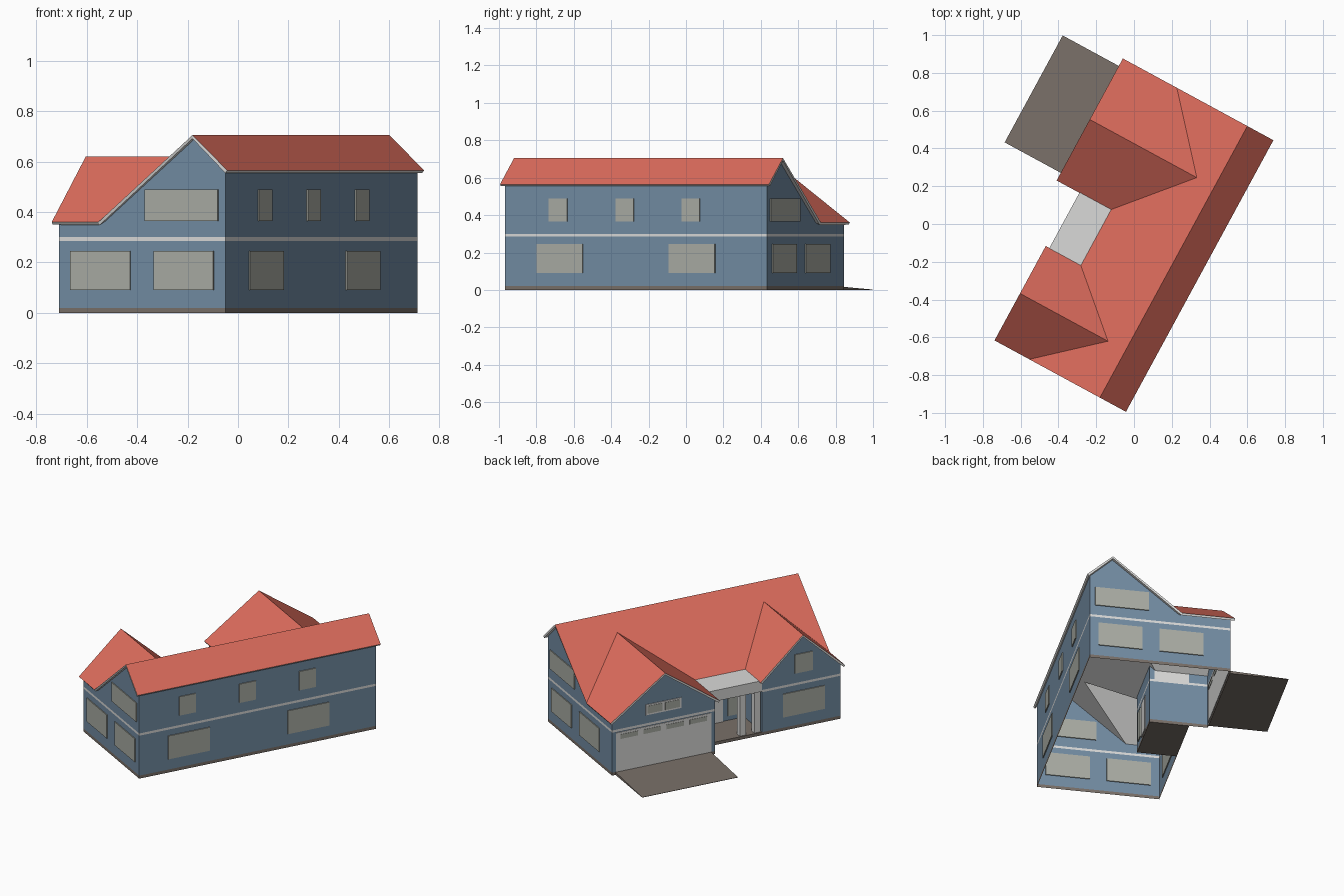
import bpy, bmesh, math
from mathutils import Matrix

if "Cube" in bpy.data.objects:
    bpy.data.objects.remove(bpy.data.objects["Cube"])

# The house is laid out in local axes (a = long side, b = towards entrance), then turned
TURN = Matrix.Rotation(math.radians(61.5), 4, 'Z')

def mat(name, rgb):
    m = bpy.data.materials.new(name)
    m.diffuse_color = (*rgb, 1)
    m.use_nodes = True
    m.node_tree.nodes["Principled BSDF"].inputs["Base Color"].default_value = m.diffuse_color
    return m

RED = mat("roof_red", (0.72, 0.15, 0.108))
BLUE = mat("wall_blue", (0.17, 0.262, 0.365))
WHITE = mat("trim_white", (0.70, 0.70, 0.69))
GLASS = mat("window_grey", (0.40, 0.415, 0.37))
STONE = mat("paving_brown", (0.19, 0.16, 0.138))

def build(name, verts, faces, mats):
    me = bpy.data.meshes.new(name)
    me.from_pydata(verts, [], faces)
    for m in mats:
        me.materials.append(m)
    me.transform(TURN)
    ob = bpy.data.objects.new(name, me)
    bpy.context.collection.objects.link(ob)
    return ob

def box(name, a0, a1, b0, b1, z0, z1, m, z1_far=None):
    zf = z1 if z1_far is None else z1_far      # top height at the b1 side
    v = [(a0, b0, z0), (a1, b0, z0), (a1, b1, z0), (a0, b1, z0),
         (a0, b0, z1), (a1, b0, z1), (a1, b1, zf), (a0, b1, zf)]
    f = [(3, 2, 1, 0), (4, 5, 6, 7), (0, 1, 5, 4), (1, 2, 6, 5), (2, 3, 7, 6), (3, 0, 4, 7)]
    return build(name, v, f, [m])

# Plan limits: walls A0..A1, back wall B0, two wing fronts, entrance recess
A0, A1, B0 = -0.873, 0.720, -0.418
WING_B, GAR_B, REC_B = 0.333, 0.447, 0.09
WING_A, GAR_A = -0.346, 0.029
# Roof limits
E0, E1, RIDGE_B, TOP = -0.894, 0.742, -0.28, 0.705
EAVE, EAVE_B, PEAK, VAL_B = 0.36, 0.145, 0.62, -0.175
WINGS = ((E0, -0.611, -0.325, 0.355), (0.007, 0.3745, E1, 0.47))

def roof_z(a, b):
    if b < RIDGE_B:
        return TOP - 0.892 * (RIDGE_B - b)
    z = TOP - 0.812 * (b - RIDGE_B)
    for l, r, h, _ in WINGS:
        if l <= a <= h and b > VAL_B:
            z = max(z, PEAK - (PEAK - EAVE) * abs(a - r) / (r - l))
    return z

# Walls: one open shell with plinth and stripe bands coloured by height
plan = [(A0, B0), (A1, B0), (A1, RIDGE_B), (A1, 0.125), (A1, GAR_B), (0.3745, GAR_B),
        (GAR_A, GAR_B), (GAR_A, 0.13), (GAR_A, REC_B), (WING_A, REC_B), (WING_A, 0.13),
        (WING_A, WING_B), (-0.611, WING_B), (A0, WING_B), (A0, 0.125), (A0, RIDGE_B)]
verts, faces = [], []
for a, b in plan:
    verts += [(a, b, z) for z in (0, 0.02, 0.285, 0.30, roof_z(a, b) - 0.012)]
n = len(plan)
for i in range(n):
    j = (i + 1) % n
    faces += [(i * 5 + k, j * 5 + k, j * 5 + k + 1, i * 5 + k + 1) for k in range(4)]
walls = build("walls", verts, faces, [BLUE, WHITE, STONE])
for p in walls.data.polygons:
    p.material_index = (2, 0, 1, 0)[p.index % 4]

# Roof: main ridge with two cross gables, white underside and edges
(l0, l1, l2, lb), (g0, g1, g2, gb) = WINGS
v = [(E0, -0.437, 0.565), (E1, -0.437, 0.565), (E1, RIDGE_B, TOP), (E0, RIDGE_B, TOP),
     (E1, EAVE_B, EAVE), (g1, VAL_B, PEAK), (g0, EAVE_B, EAVE),
     (l2, EAVE_B, EAVE), (l1, VAL_B, PEAK), (E0, EAVE_B, EAVE),
     (E1, gb, EAVE), (g1, gb, PEAK), (g0, gb, EAVE),
     (l2, lb, EAVE), (l1, lb, PEAK), (E0, lb, EAVE)]
f = [(0, 1, 2, 3), (3, 2, 4, 5, 6, 7, 8, 9),
     (5, 4, 10, 11), (6, 5, 11, 12), (8, 7, 13, 14), (9, 8, 14, 15)]
roof = build("roof", v, f, [RED, WHITE])
s = roof.modifiers.new("thickness", 'SOLIDIFY')
s.thickness = 0.014
s.offset = -1
s.material_offset = 1
s.material_offset_rim = 1

# Window plates on walls facing a or b
T = 0.006
def window_b(name, a0, a1, b, z0, z1, m=GLASS, t=T):
    box(name, a0, a1, b - t, b + t, z0, z1, m)

def window_a(name, a, b0, b1, z0, z1):
    box(name, a - T, a + T, b0, b1, z0, z1, GLASS)

LOW, HIGH = (0.09, 0.245), (0.365, 0.49)
for a in (A0, A1):                              # both gable ends match
    window_a("end_window_lower", a, 0.01, 0.28, *LOW)
    window_a("end_window_lower", a, -0.365, -0.095, *LOW)
    window_a("end_window_upper", a, -0.385, -0.055, *HIGH)
for c in (-0.55, -0.145, 0.257):                # long wall
    window_b("long_wall_window_upper", c - 0.055, c + 0.055, B0, *HIGH)
for c in (-0.54, 0.265):
    window_b("long_wall_window_lower", c - 0.14, c + 0.14, B0, *LOW)
window_b("wing_window_upper", -0.685, -0.565, WING_B, *HIGH)
window_b("wing_window_lower", -0.765, -0.485, WING_B, *LOW)

# Garage door with a row of small lights, and the paired window above
window_b("garage_door", 0.055, 0.695, GAR_B, 0.02, 0.28, WHITE, 0.004)
for i in range(4):
    c = 0.375 + (i - 1.5) * 0.155
    window_b("garage_door_light", c - 0.058, c + 0.058, GAR_B, 0.235, 0.265)
window_b("garage_gable_frame", 0.255, 0.495, GAR_B, 0.355, 0.425, WHITE, 0.004)
for c in (0.315, 0.435):
    window_b("garage_gable_window", c - 0.05, c + 0.05, GAR_B, 0.365, 0.415)

# Sloping driveway
box("driveway", 0.053, 0.697, GAR_B, 0.808, 0, 0.018, STONE, 0.002)

# Entrance porch: floor, flat roof, posts, door and side window
box("porch_floor", WING_A, GAR_A, REC_B, 0.333, 0, 0.02, STONE)
box("porch_roof", WING_A, GAR_A, REC_B + 0.03, 0.333, 0.29, 0.362, WHITE)
for a in (-0.318, -0.22):
    box("porch_post", a - 0.02, a + 0.02, 0.285, 0.325, 0.02, 0.29, WHITE)
window_b("front_door", -0.20, -0.09, REC_B, 0.02, 0.25, WHITE)
window_b("door_side_window", -0.30, -0.235, REC_B, 0.05, 0.25)
